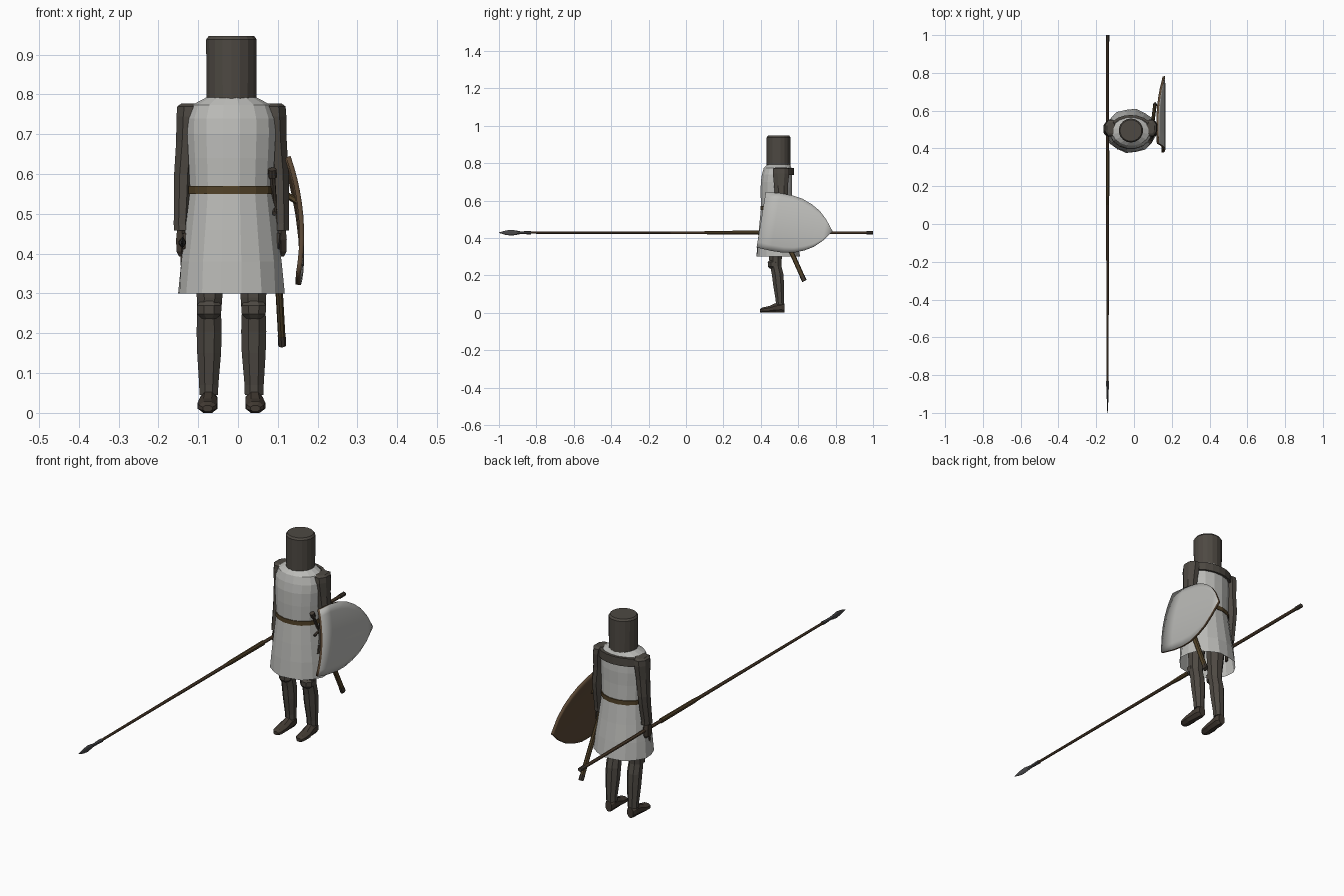
import bpy, math
from mathutils import Vector

if "Cube" in bpy.data.objects:
    bpy.data.objects.remove(bpy.data.objects["Cube"])

CX = -0.0165   # middle of the figure, which stands off-centre beside the long spear


def material(name, rgb):
    m = bpy.data.materials.new(name)
    m.diffuse_color = (*rgb, 1)
    m.use_nodes = True
    m.node_tree.nodes["Principled BSDF"].inputs["Base Color"].default_value = m.diffuse_color
    return m


STEEL = material("dark_steel", (0.075, 0.066, 0.055))
CLOTH = material("pale_cloth", (0.50, 0.50, 0.48))
LEATHER = material("brown_leather", (0.085, 0.055, 0.022))
WOOD = material("brown_wood", (0.105, 0.065, 0.036))
GLOVE = material("dark_leather", (0.055, 0.043, 0.033))
BLADE = material("blade_grey", (0.065, 0.065, 0.068))


def make(name, verts, faces, mats):
    me = bpy.data.meshes.new(name)
    me.from_pydata([tuple(v) for v in verts], [], faces)
    for m in mats:
        me.materials.append(m)
    ob = bpy.data.objects.new(name, me)
    bpy.context.collection.objects.link(ob)
    return ob


def loft(name, rings, sides, mat, axis="z", caps=(True, True)):
    """Skin ellipses; ring = (cx, cy, cz, half_a, half_b) across the axis."""
    verts, faces, k = [], [], 1 / math.cos(math.pi / sides)
    for x, y, z, a, b in rings:
        for i in range(sides):
            t = 2 * math.pi * (i + 0.5) / sides
            p, q = a * k * math.cos(t), b * k * math.sin(t)
            verts.append((x + p, y + q, z) if axis == "z" else (x + p, y, z + q))
    for r in range(len(rings) - 1):
        for i in range(sides):
            j = (i + 1) % sides
            faces.append((r * sides + i, r * sides + j, (r + 1) * sides + j, (r + 1) * sides + i))
    if axis == "y":
        faces = [f[::-1] for f in faces]
    n = (len(rings) - 1) * sides
    low, high = list(range(sides)), list(range(n, n + sides))
    if caps[0]:
        faces.append(low[::-1] if axis == "z" else low)
    if caps[1]:
        faces.append(high if axis == "z" else high[::-1])
    return make(name, verts, faces, [mat])


def rod(name, a, b, r, mat, sides=6, flat=1.0):
    a, b = Vector(a), Vector(b)
    bpy.ops.mesh.primitive_cylinder_add(vertices=sides, radius=r, depth=(b - a).length, location=(a + b) / 2)
    ob = bpy.context.object
    ob.name = name
    ob.rotation_euler = (b - a).to_track_quat("Z", "Y").to_euler()
    ob.scale.x = flat
    ob.data.materials.append(mat)
    return ob


# Surcoat with flared, slightly folded skirt
coat = loft("surcoat", [
    (CX, .493, .300, .134, .117), (CX, .490, .380, .126, .106), (CX, .487, .460, .116, .096),
    (CX, .485, .560, .104, .084), (CX, .483, .640, .108, .084), (CX, .484, .700, .111, .084),
    (CX, .486, .740, .110, .080), (CX, .490, .774, .098, .074), (CX, .495, .793, .062, .060)],
    16, CLOTH, caps=(False, True))
for i in range(0, 16, 2):
    v = coat.data.vertices[i]
    v.co.x = CX + (v.co.x - CX) * 0.97
    v.co.y = .493 + (v.co.y - .493) * 0.95

# Belt
loft("belt", [(CX, .485, .550, .108, .088), (CX, .485, .570, .108, .088)], 16, LEATHER)

# Great helm, lower edge dipping to a point at the front
helm = loft("helmet", [(CX, .495, .788, .0625, .0625), (CX, .495, .938, .0635, .0625),
                       (CX, .495, .947, .057, .056)], 18, STEEL)
for v in helm.data.vertices[:18]:
    v.co.z -= 0.013 * max(0, (.495 - v.co.y) / .0625) ** 2

# Mail band across the back of the shoulders
verts, faces = [], []
for i in range(11):
    t = math.pi * i / 10
    for z in (.737, .775):
        verts.append((CX + .112 * math.cos(t), .495 + .075 * math.sin(t), z))
for i in range(10):
    faces.append((2 * i, 2 * i + 2, 2 * i + 3, 2 * i + 1))
band = make("shoulder_band", verts, faces, [STEEL])
mod = band.modifiers.new("thick", "SOLIDIFY")
mod.thickness, mod.offset = 0.014, 0

for s, side in ((-1, "right"), (1, "left")):
    def X(o):
        return CX + s * o
    # Mail arm
    loft(side + "_arm", [
        (X(.122), .494, .458, .0225, .029), (X(.124), .496, .475, .021, .028),
        (X(.121), .507, .560, .023, .032), (X(.120), .510, .600, .024, .034),
        (X(.113), .508, .680, .026, .037), (X(.109), .508, .745, .029, .044),
        (X(.106), .508, .770, .030, .042), (X(.104), .508, .777, .022, .030)], 8, STEEL)
    # Gloved hand with fingers and thumb
    loft(side + "_hand", [
        (X(.124), .492, .393, .008, .018), (X(.125), .492, .405, .013, .024),
        (X(.125), .494, .435, .014, .024), (X(.124), .495, .465, .012, .018)], 6, GLOVE)
    rod(side + "_thumb", (X(.118), .470, .450), (X(.113), .462, .412), .008, GLOVE)
    # Leg: thigh, knee, greave
    loft(side + "_leg", [
        (X(.057), .503, .045, .0235, .022), (X(.057), .502, .070, .024, .023),
        (X(.056), .495, .150, .030, .029), (X(.056), .490, .205, .0315, .031),
        (X(.056), .480, .250, .030, .030), (X(.055), .478, .290, .032, .034),
        (X(.055), .484, .400, .040, .040)], 8, STEEL)
    loft(side + "_knee_guard", [
        (X(.056), .466, .236, .017, .018), (X(.056), .467, .248, .030, .029),
        (X(.056), .467, .270, .031, .030), (X(.056), .468, .284, .020, .020)], 8, STEEL)
    # Pointed shoe
    loft(side + "_shoe", [
        (X(.060), .395, .011, .012, .008), (X(.060), .408, .014, .022, .014),
        (X(.060), .445, .018, .025, .018), (X(.058), .480, .026, .022, .026),
        (X(.057), .510, .028, .022, .028), (X(.057), .526, .024, .016, .024)], 8, GLOVE, axis="y")

# Spear: shaft, wrapped grip, butt cap, socket and leaf blade
SX, SZ = -0.14, 0.428
loft("spear_shaft", [(SX, -.86, SZ, .0055, .0055), (SX, -.40, SZ, .0065, .0065),
                     (SX, .10, SZ, .0075, .0075), (SX, .98, SZ, .0075, .0075)], 8, WOOD, axis="y")
loft("spear_grip", [(SX, .10, SZ, .0078, .0078), (SX, .15, SZ, .009, .010),
                    (SX, .39, SZ, .009, .011)], 8, LEATHER, axis="y")
loft("spear_butt", [(SX, .965, SZ, .0095, .0095), (SX, 1.0, SZ, .0095, .0095)], 8, GLOVE, axis="y")
loft("spear_head", [(SX, -1.0, SZ, .001, .001), (SX, -.965, SZ, .003, .010),
                    (SX, -.935, SZ, .004, .0135), (SX, -.905, SZ, .005, .010),
                    (SX, -.885, SZ, .006, .006), (SX, -.830, SZ, .008, .008)], 6, BLADE, axis="y")
# Extended finger on the spear hand
rod("spear_finger", (-.139, .480, .420), (-.139, .480, .370), .007, GLOVE)

# Sheathed sword hanging at the left hip
top, tip = Vector((.086, .435, .612)), Vector((.111, .632, .172))


def along(t):
    return top.lerp(tip, t)


rod("scabbard", along(.22), along(1), .0125, LEATHER, 8, .75)
rod("scabbard_tip", along(.95), along(1.005), .0135, GLOVE, 8, .75)
rod("sword_grip", along(.02), along(.22), .007, GLOVE, 6)
rod("sword_pommel", along(0), along(.045), .011, GLOVE, 8)
cross = Vector((0, .91, .41))
rod("sword_guard", along(.22) - cross * .035, along(.22) + cross * .035, .006, GLOVE, 6)

# Curved shield carried sideways, point to the rear; pale face, brown back and rim
profile = [(0, .150), (.2, .156), (.38, .155), (.52, .146), (.66, .125), (.78, .098), (.89, .058), (1, .003)]
start, d, p = Vector((0, .402, .4975)), Vector((0, .987, -.162)), Vector((0, .162, .987))
N = 10
verts, faces = [], []
for u, w in profile:
    for i in range(N + 1):
        h = w * (2 * i / N - 1)
        v = start + d * (u * .385) + p * h
        v.x = .166 - .85 * (h + .05) ** 2
        verts.append(v)
for r in range(len(profile) - 1):
    for i in range(N):
        a = r * (N + 1) + i
        faces.append((a, a + N + 1, a + N + 2, a + 1))
shield = make("shield", verts, faces, [CLOTH, WOOD])
mod = shield.modifiers.new("thick", "SOLIDIFY")
mod.thickness, mod.offset = 0.012, -1
mod.material_offset = mod.material_offset_rim = 1
bpy.context.view_layer.objects.active = shield
shield.select_set(True)
bpy.ops.object.shade_smooth_by_angle(angle=math.radians(30))
# Arm strap inside the shield
rod("shield_strap", (.118, .50, .55), (.150, .50, .53), .008, LEATHER)
